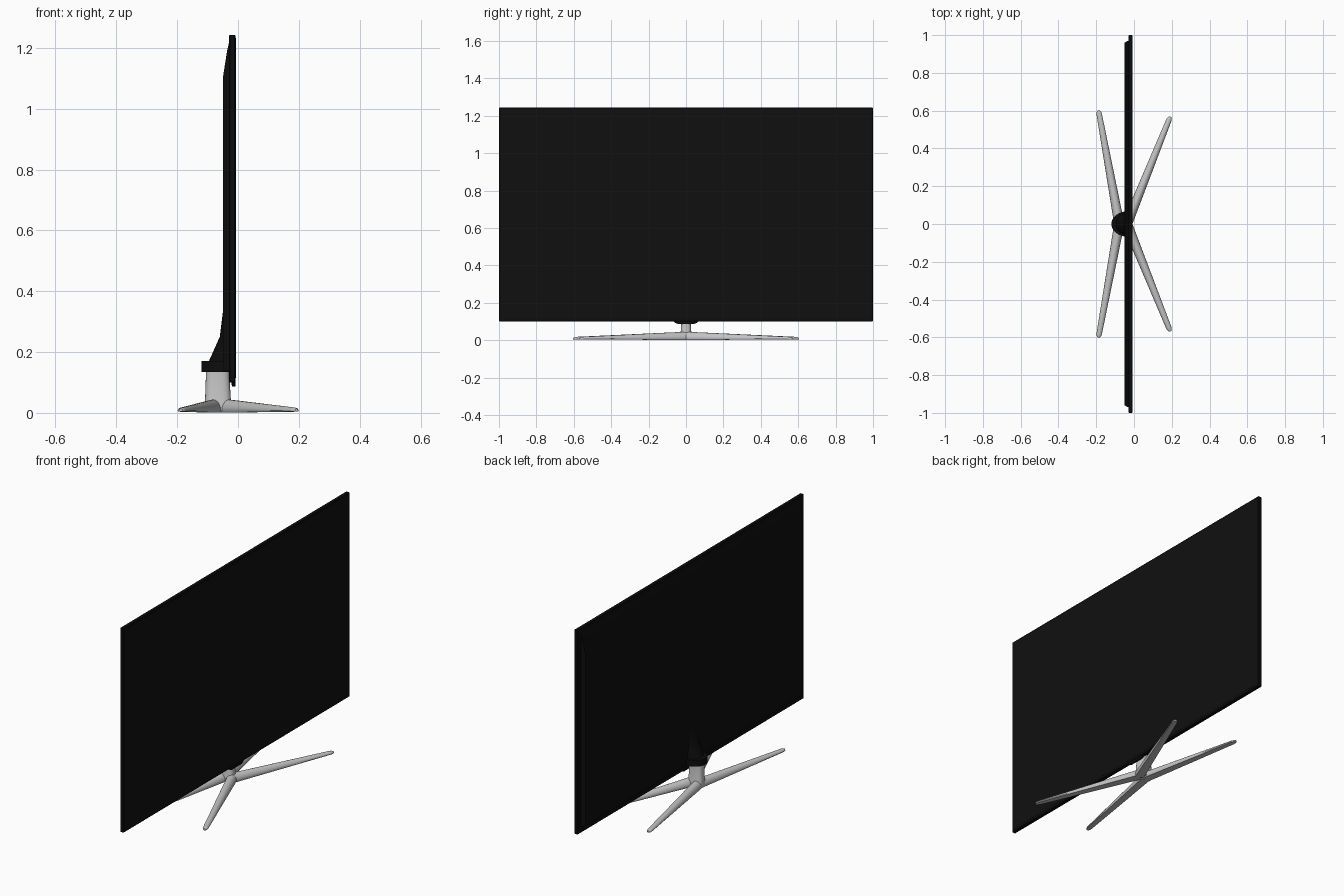
import bpy, bmesh, math
from mathutils import Vector

if "Cube" in bpy.data.objects:
    bpy.data.objects.remove(bpy.data.objects["Cube"])


def material(name, v):
    m = bpy.data.materials.new(name)
    m.diffuse_color = (v, v, v, 1)
    m.use_nodes = True
    m.node_tree.nodes["Principled BSDF"].inputs["Base Color"].default_value = m.diffuse_color
    return m


BLACK = material("casing black", 0.004)
SCREEN = material("screen black", 0.005)
SILVER = material("stand silver", 0.55)


def loft(name, rings, mat, smooth=True):
    # Skin a list of equal-length point rings and cap both ends
    bm = bmesh.new()
    rows = [[bm.verts.new(p) for p in r] for r in rings]
    n = len(rows[0])
    for a, b in zip(rows, rows[1:]):
        for i in range(n):
            j = (i + 1) % n
            bm.faces.new((a[i], a[j], b[j], b[i]))
    bm.faces.new(rows[0])
    bm.faces.new(rows[-1])
    bmesh.ops.recalc_face_normals(bm, faces=bm.faces)
    me = bpy.data.meshes.new(name)
    bm.to_mesh(me)
    bm.free()
    me.materials.append(mat)
    ob = bpy.data.objects.new(name, me)
    bpy.context.collection.objects.link(ob)
    if smooth:
        bpy.ops.object.select_all(action='DESELECT')
        ob.select_set(True)
        bpy.context.view_layer.objects.active = ob
        bpy.ops.object.shade_smooth_by_angle(angle=math.radians(35))
    return ob


def rect(x, w, z0, z1):
    return [(x, -w, z0), (x, w, z0), (x, w, z1), (x, -w, z1)]


# Thin display panel with a slightly recessed screen
panel = loft("display_panel", [rect(-0.030, 1, 0.10, 1.243),
                               rect(-0.008, 1, 0.10, 1.243)], BLACK, False)
bev = panel.modifiers.new("soft edges", 'BEVEL')
bev.width = 0.003
loft("screen", [rect(-0.0085, 0.988, 0.115, 1.232),
                rect(-0.0072, 0.988, 0.115, 1.232)], SCREEN, False)

# Rear housing, sloped towards the top edge
loft("rear_housing", [rect(-0.029, 0.97, 0.135, 1.22),
                      rect(-0.036, 0.968, 0.137, 1.19),
                      rect(-0.050, 0.96, 0.14, 1.10)], BLACK, False)


# Half-round stand mount swelling out of the back
def half_round(xb, w, z, n=20):
    x0 = -0.029
    return [(x0 + (xb - x0) * math.sin(math.pi * i / n),
             w * math.cos(math.pi * i / n), z) for i in range(n + 1)]


loft("stand_mount", [half_round(x, w, z) for x, w, z in
                     ((-0.098, 0.060, 0.165), (-0.080, 0.058, 0.205),
                      (-0.060, 0.056, 0.25), (-0.050, 0.054, 0.33))], BLACK)
loft("mount_collar", [half_round(-0.12, 0.068, 0.135),
                      half_round(-0.12, 0.068, 0.17)], BLACK)

# Sensor pod under the lower edge
loft("sensor_pod", [[(x, -w, z), (x, w, z), (-0.009, w, z), (-0.009, -w, z)]
                    for x, w, z in ((-0.019, 0.045, 0.087), (-0.021, 0.058, 0.093),
                                    (-0.022, 0.066, 0.101))], BLACK, False)


# Stand neck, a flattened column flaring at the foot
def oval(cx, rx, ry, z, n=32):
    pts = []
    for i in range(n):
        c, s = math.cos(math.tau * i / n), math.sin(math.tau * i / n)
        pts.append((cx + rx * math.copysign(abs(c) ** 0.7, c),
                    ry * math.copysign(abs(s) ** 0.7, s), z))
    return pts


loft("stand_neck", [oval(-0.065, 0.044, 0.032, 0.006), oval(-0.065, 0.044, 0.032, 0.035),
                    oval(-0.066, 0.042, 0.028, 0.05), oval(-0.067, 0.038, 0.027, 0.138)], SILVER)


# Four tapering legs with domed tops and flat undersides
def leg(name, start, tip):
    a, b = Vector(start), Vector(tip)
    d = (b - a).normalized()
    side = Vector((-d.y, d.x, 0))
    rings = []
    for t, k in ((0, 1), (0.25, 1), (0.5, 1), (0.75, 1), (0.965, 1), (0.985, 0.85), (1.0, 0.4)):
        c = a.lerp(b, t)
        w = (0.027 - 0.013 * t) * k
        base = 0.001 + 0.003 * t
        h = (0.044 - 0.031 * t) * (0.6 + 0.4 * k)
        ring = []
        for i in range(13):
            ang = math.pi * i / 12
            p = c + side * (w * math.cos(ang))
            ring.append((p.x, p.y, base + h * (0.2 + 0.8 * math.sin(ang))))
        for s in (-0.85, 0.85):
            p = c + side * (w * s)
            ring.append((p.x, p.y, base))
        rings.append(ring)
    loft(name, rings, SILVER)


for sgn, tag in ((1, "right"), (-1, "left")):
    leg("front_leg_" + tag, (-0.037, 0, 0), (0.192, sgn * 0.568, 0))
    leg("rear_leg_" + tag, (-0.078, 0, 0), (-0.188, sgn * 0.602, 0))
